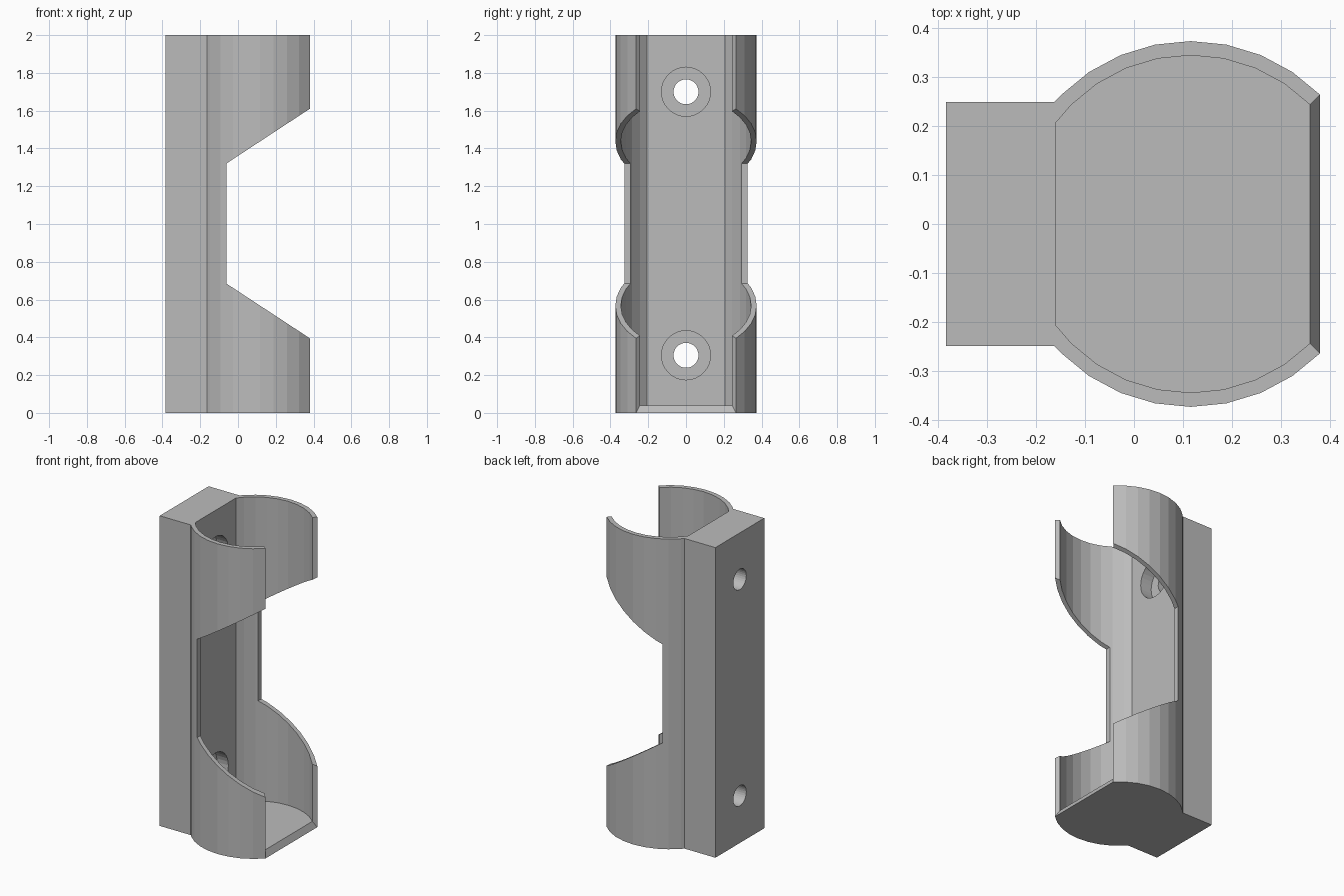
import bpy, bmesh, math
from mathutils import Matrix, Vector

default = bpy.data.objects.get("Cube")
if default:
    bpy.data.objects.remove(default)

grey = bpy.data.materials.new("plain grey")
grey.use_nodes = True
grey.diffuse_color = (0.5, 0.5, 0.5, 1)
grey.node_tree.nodes["Principled BSDF"].inputs["Base Color"].default_value = (0.5, 0.5, 0.5, 1)

AXIS = 0.116            # x of the tube axis
OUTER, INNER = 0.374, 0.345
FLOOR, TOP = 0.04, 2.0
BACK, SEAT = -0.384, -0.16
HALF = 0.249            # half width of the back block


def finish(bm, name):
    bmesh.ops.recalc_face_normals(bm, faces=bm.faces)
    mesh = bpy.data.meshes.new(name)
    bm.to_mesh(mesh)
    bm.free()
    mesh.materials.append(grey)
    obj = bpy.data.objects.new(name, mesh)
    bpy.context.collection.objects.link(obj)
    return obj


def prism(name, points, shift):
    """Extrude a closed outline of 3D points along a vector."""
    bm = bmesh.new()
    face = bm.faces.new([bm.verts.new(p) for p in points])
    new = bmesh.ops.extrude_face_region(bm, geom=[face])["geom"]
    bmesh.ops.translate(bm, vec=shift, verts=[v for v in new if isinstance(v, bmesh.types.BMVert)])
    return finish(bm, name)


def rod(name, radius, x0, x1, z):
    """Cylinder along x."""
    bm = bmesh.new()
    place = Matrix.Translation(((x0 + x1) / 2, 0, z)) @ Matrix.Rotation(math.pi / 2, 4, "Y")
    bmesh.ops.create_cone(bm, cap_ends=True, segments=32, radius1=radius, radius2=radius,
                          depth=x1 - x0, matrix=place)
    return finish(bm, name)


def arc(radius, x_min):
    """Half arc from 45 degrees towards the back, ending on the plane x_min."""
    end = math.acos((x_min - AXIS) / radius)
    step = math.pi / 16
    angles = [math.pi / 4 + i * step for i in range(16) if math.pi / 4 + i * step < end - 0.02]
    return [(AXIS + radius * math.cos(a), radius * math.sin(a)) for a in angles + [end]]


def mirrored(half, z):
    """Close a half outline with its mirror image in y."""
    return [(x, y, z) for x, y in half] + [(x, -y, z) for x, y in reversed(half)]


# Solid body: tube outline joined to the back block
meet = AXIS - math.sqrt(OUTER ** 2 - HALF ** 2)
body = prism("clip_holder", mirrored(arc(OUTER, meet) + [(BACK, HALF)], 0), (0, 0, TOP))

# Tube cavity, open at the top
tip = 0.36 * math.sqrt(0.5)
cavity = prism("cavity_cutter", mirrored([(AXIS + tip, tip)] + arc(INNER, SEAT), FLOOR), (0, 0, TOP))

# Front opening with radial wall ends and a sloped floor lip
bm = bmesh.new()
for radius, heights in ((OUTER, (0,)), (INNER, (FLOOR, TOP + 0.1)), (0.7, (0, TOP + 0.1))):
    r = radius * math.sqrt(0.5)
    for z in heights:
        for side in (1, -1):
            bm.verts.new((AXIS + r, side * r, z))
bmesh.ops.convex_hull(bm, input=bm.verts)
bmesh.ops.dissolve_limit(bm, angle_limit=0.001, verts=bm.verts, edges=bm.edges)
opening = finish(bm, "opening_cutter")

# Side window with slanted ends
slope = 0.29 / 0.442
reach = 0.6
rise = slope * (reach + 0.062)
window = prism("window_cutter", [(-0.062, -1, 0.685), (reach, -1, 0.685 - rise),
                                 (reach, -1, 1.32 + rise), (-0.062, -1, 1.32)], (0, 2, 0))

# Screw holes with counterbores
cutters = [cavity, opening, window]
for z in (0.305, 1.7):
    cutters.append(rod("screw_hole_cutter", 0.066, BACK - 0.1, 0, z))
    cutters.append(rod("counterbore_cutter", 0.13, SEAT - 0.08, 0, z))

for cutter in cutters:
    mod = body.modifiers.new(cutter.name, "BOOLEAN")
    mod.operation = "DIFFERENCE"
    mod.solver = "EXACT"
    mod.object = cutter
    cutter.hide_render = True

# Bake the cuts and drop the cutters
bpy.context.view_layer.update()
result = bpy.data.meshes.new_from_object(body.evaluated_get(bpy.context.evaluated_depsgraph_get()))
body.modifiers.clear()
body.data = result
for cutter in cutters:
    bpy.data.objects.remove(cutter)
